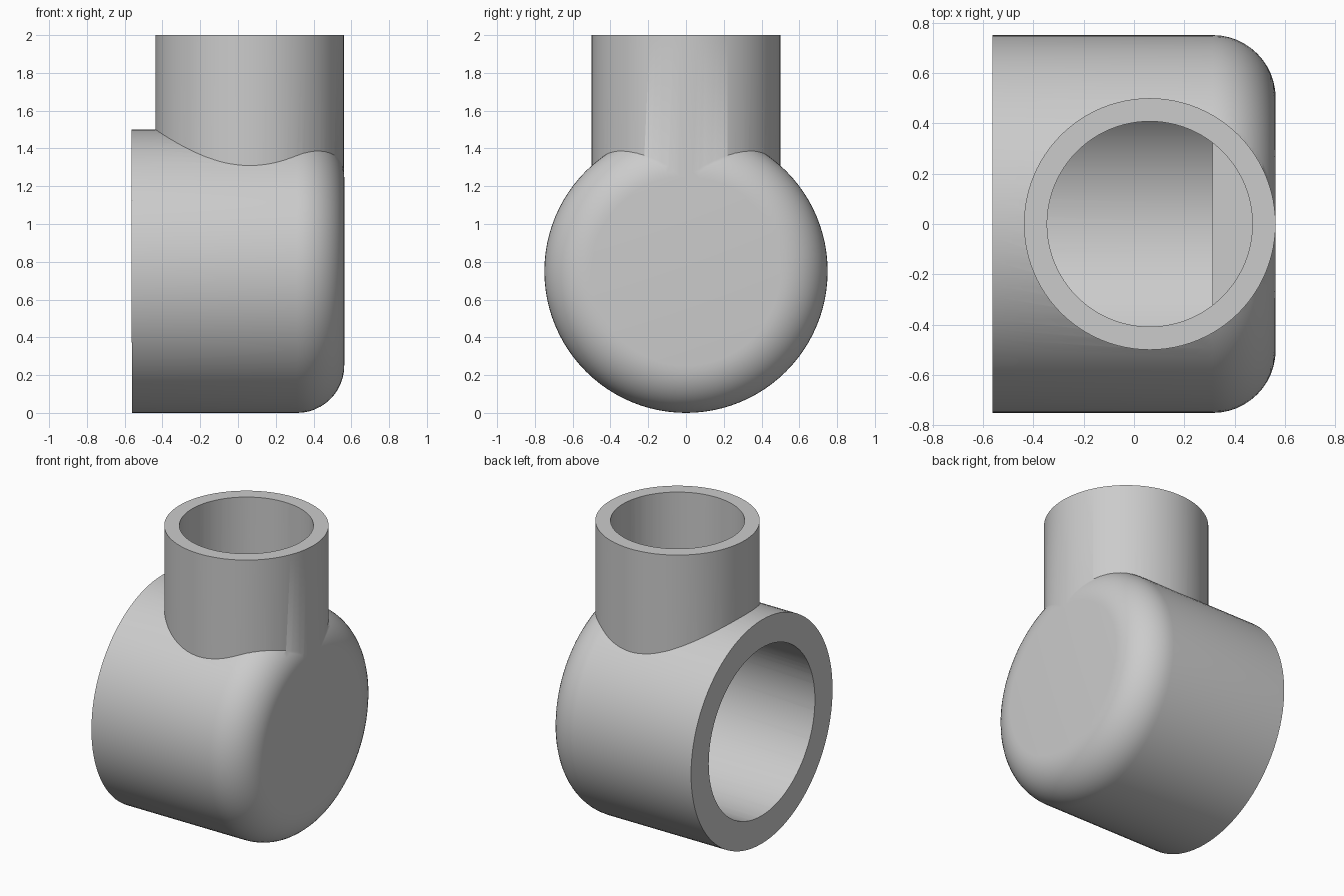
import bpy, bmesh, math
from mathutils import Matrix, Vector

if "Cube" in bpy.data.objects:
    bpy.data.objects.remove(bpy.data.objects["Cube"])

SEG = 96


def lathe(name, profile, matrix):
    """Spin a (radius, height) profile around local z; both ends lie on the axis."""
    bm = bmesh.new()
    rings = []
    for r, h in profile:
        if r == 0:
            rings.append([bm.verts.new((0, 0, h))] * SEG)
        else:
            rings.append([bm.verts.new((r * math.cos(2 * math.pi * i / SEG),
                                        r * math.sin(2 * math.pi * i / SEG), h))
                          for i in range(SEG)])
    for a, b in zip(rings, rings[1:]):
        for i in range(SEG):
            j = (i + 1) % SEG
            bm.faces.new(dict.fromkeys((a[i], a[j], b[j], b[i])))
    bmesh.ops.recalc_face_normals(bm, faces=bm.faces)
    bm.transform(matrix)
    mesh = bpy.data.meshes.new(name)
    bm.to_mesh(mesh)
    bm.free()
    ob = bpy.data.objects.new(name, mesh)
    bpy.context.collection.objects.link(ob)
    return ob


def rod(name, radius, start, end, matrix):
    return lathe(name, [(0, start), (radius, start), (radius, end), (0, end)], matrix)


def combine(target, tool, operation):
    mod = target.modifiers.new(operation, 'BOOLEAN')
    mod.operation = operation
    mod.solver = 'EXACT'
    mod.object = tool
    bpy.context.view_layer.objects.active = target
    bpy.ops.object.modifier_apply(modifier=mod.name)
    bpy.data.objects.remove(tool)


# Placement: body axis runs along +x, neck axis runs up z
along_x = Matrix.Translation(Vector((0, 0, 0.75))) @ Matrix.Rotation(math.pi / 2, 4, 'Y')
upright = Matrix.Translation(Vector((0.0625, 0, 0)))

# Drum body with a rounded closed end
fillet = [(0.5 + 0.25 * math.cos(a), 0.3125 + 0.25 * math.sin(a))
          for a in (math.pi / 2 * k / 12 for k in range(13))]
body = lathe("pipe_elbow", [(0, -0.5625), (0.75, -0.5625)] + fillet + [(0, 0.5625)], along_x)

# Upright neck
combine(body, rod("neck", 0.4995, 1.1, 2.0, upright), 'UNION')

# Blind bore in the drum, then the neck bore opening into it
combine(body, rod("drum_bore", 0.5625, -0.7, 0.3125, along_x), 'DIFFERENCE')
combine(body, rod("neck_bore", 0.4075, 0.75, 2.2, upright), 'DIFFERENCE')

# Smooth shading with crisp rims
bpy.ops.object.select_all(action='DESELECT')
body.select_set(True)
bpy.context.view_layer.objects.active = body
bpy.ops.object.shade_smooth_by_angle(angle=math.radians(35))
